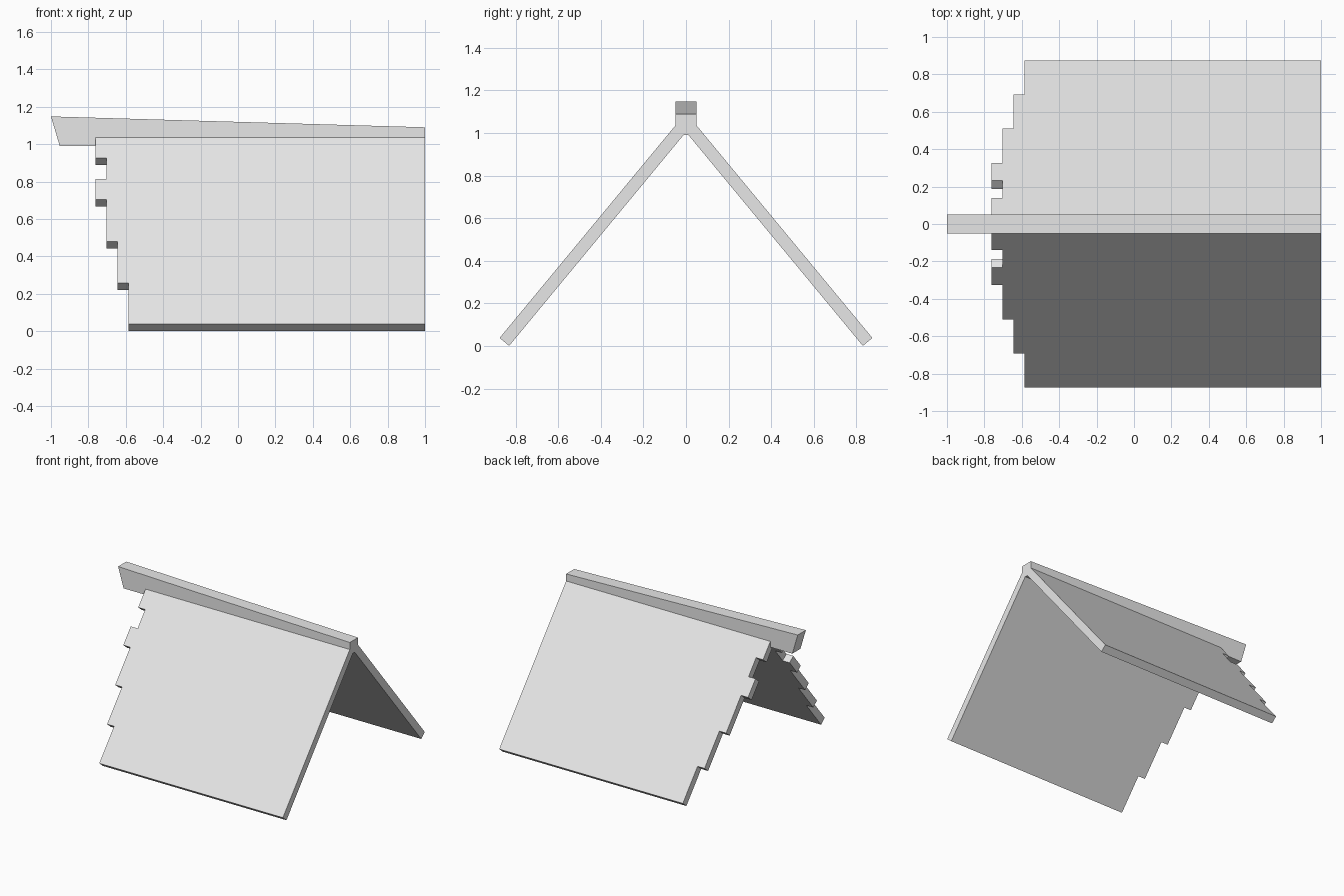
import bpy, bmesh
from mathutils import Vector

if "Cube" in bpy.data.objects:
    bpy.data.objects.remove(bpy.data.objects["Cube"], do_unlink=True)

# Single pale grey material
grey = bpy.data.materials.new("pale_grey")
grey.use_nodes = True
grey.diffuse_color = (0.8, 0.8, 0.8, 1)
bsdf = next(n for n in grey.node_tree.nodes if n.type == "BSDF_PRINCIPLED")
bsdf.inputs["Base Color"].default_value = grey.diffuse_color


def extrude_outline(name, points, offset):
    """Flat outline pushed along offset into a solid slab."""
    bm = bmesh.new()
    face = bm.faces.new([bm.verts.new(p) for p in points])
    result = bmesh.ops.extrude_face_region(bm, geom=[face], use_keep_orig=True)
    moved = [v for v in result["geom"] if isinstance(v, bmesh.types.BMVert)]
    bmesh.ops.translate(bm, verts=moved, vec=offset)
    bmesh.ops.recalc_face_normals(bm, faces=bm.faces)
    mesh = bpy.data.meshes.new(name)
    bm.to_mesh(mesh)
    bm.free()
    mesh.materials.append(grey)
    obj = bpy.data.objects.new(name, mesh)
    bpy.context.collection.objects.link(obj)
    return obj


# Ragged end of each panel: (x of the edge, distance out from the ridge where it stops)
EAVE_Y, EAVE_Z, RIDGE_Y, RIDGE_Z = 0.875, 0.038, 0.05, 1.035
THICKNESS = 0.058
steps = [(-0.585, 0.693), (-0.645, 0.51), (-0.703, 0.325),
         (-0.763, 0.233), (-0.703, 0.14), (-0.763, RIDGE_Y)]

# Sloping roof panels
for name, side in (("front_roof_panel", -1), ("back_roof_panel", 1)):
    def on_slope(x, y):
        t = (EAVE_Y - y) / (EAVE_Y - RIDGE_Y)
        return Vector((x, side * y, EAVE_Z + t * (RIDGE_Z - EAVE_Z)))

    outline = [on_slope(1, RIDGE_Y), on_slope(1, EAVE_Y)]
    start = EAVE_Y
    for x, stop in steps:
        outline += [on_slope(x, start), on_slope(x, stop)]
        start = stop
    inward = Vector((0, -side * (RIDGE_Z - EAVE_Z), -(EAVE_Y - RIDGE_Y)))
    extrude_outline(name, outline, inward.normalized() * THICKNESS)

# Tapered ridge beam with a raked overhanging end
beam = [(-1, 1.148), (-0.953, 0.99), (1, 0.99), (1, 1.09)]
extrude_outline("ridge_beam", [Vector((x, -0.05, z)) for x, z in beam], Vector((0, 0.1, 0)))
